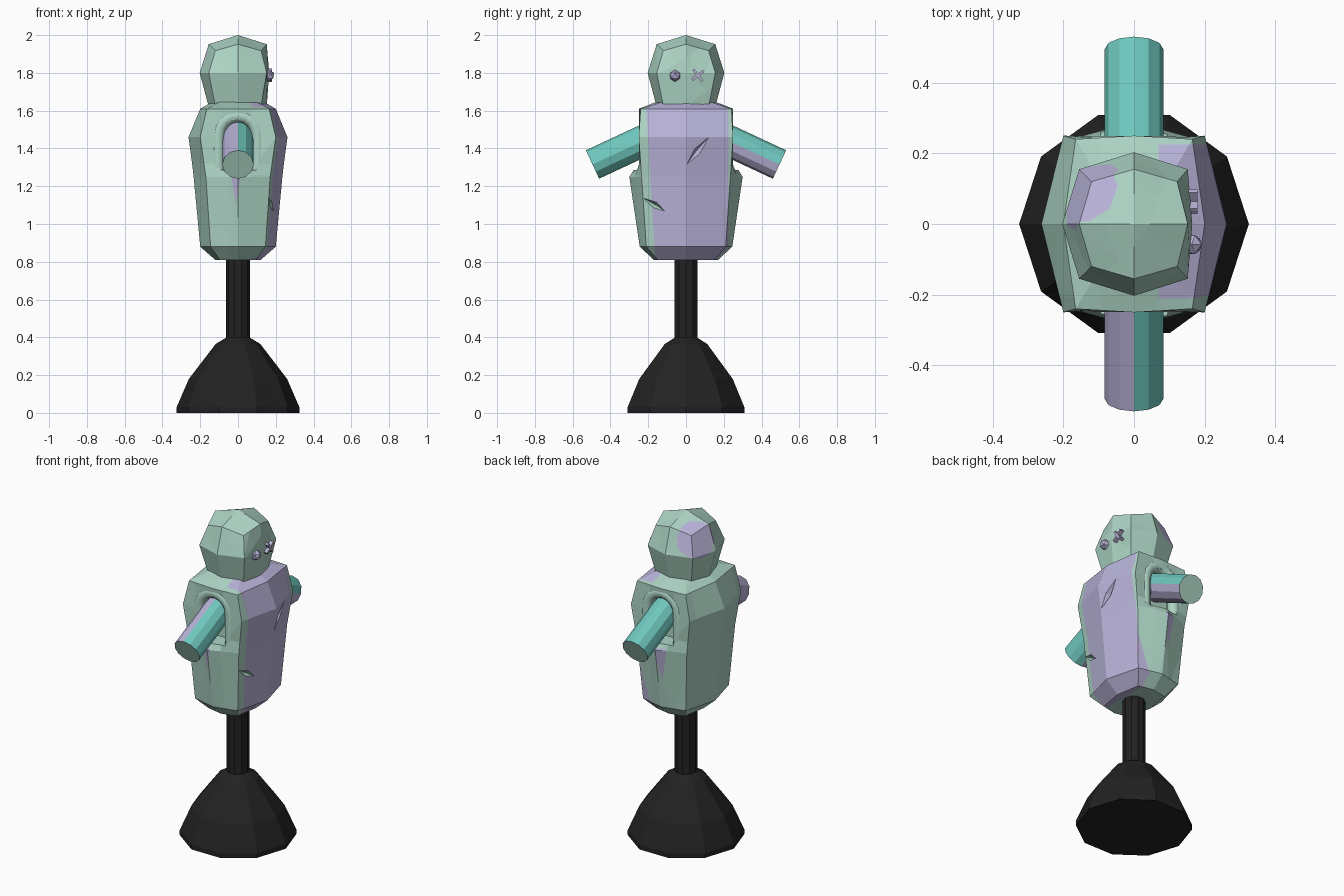
import bpy, bmesh, math
from mathutils import Vector, Matrix

if "Cube" in bpy.data.objects:
    bpy.data.objects.remove(bpy.data.objects["Cube"])


def material(name, rgb):
    m = bpy.data.materials.new(name)
    m.diffuse_color = (*rgb, 1)
    m.use_nodes = True
    m.node_tree.nodes["Principled BSDF"].inputs["Base Color"].default_value = m.diffuse_color
    return m


GREEN, PURPLE, TEAL, BLACK = range(4)
MATS = [material("pale_green", (0.42, 0.66, 0.56)),
        material("lavender", (0.48, 0.45, 0.69)),
        material("teal", (0.16, 0.58, 0.52)),
        material("black", (0.016, 0.016, 0.016))]


def finish(bm, name, index=None):
    bmesh.ops.recalc_face_normals(bm, faces=bm.faces)
    if index is not None:
        for f in bm.faces:
            f.material_index = index
    me = bpy.data.meshes.new(name)
    bm.to_mesh(me)
    bm.free()
    for m in MATS:
        me.materials.append(m)
    ob = bpy.data.objects.new(name, me)
    bpy.context.collection.objects.link(ob)
    return ob


def loft(bm, rings):
    """Skin closed rings of points and cap both ends."""
    rows = [[bm.verts.new(p) for p in r] for r in rings]
    n = len(rows[0])
    for a, b in zip(rows, rows[1:]):
        for i in range(n):
            bm.faces.new((a[i], a[(i + 1) % n], b[(i + 1) % n], b[i]))
    bm.faces.new(rows[0][::-1])
    bm.faces.new(rows[-1])


def patch(bm, planes, index):
    """Cut along planes and colour the faces behind all of them (normals outward)."""
    planes = [(Vector(c), Vector(n)) for c, n in planes]
    for c, n in planes:
        bmesh.ops.bisect_plane(bm, geom=bm.verts[:] + bm.edges[:] + bm.faces[:],
                               plane_co=c, plane_no=n)
    for f in bm.faces:
        m = f.calc_center_median()
        if all((m - c).dot(n) < 0 for c, n in planes):
            f.material_index = index


def circle(r, z, n):
    return [(r * math.cos(i * math.tau / n), r * math.sin(i * math.tau / n), z) for i in range(n)]


# stand: weighted foot and pole
bm = bmesh.new()
loft(bm, [circle(r, z, 10) for r, z in
          ((0.325, 0), (0.325, 0.03), (0.26, 0.18), (0.118, 0.365), (0.06, 0.4))])
finish(bm, "stand_foot", BLACK)
bm = bmesh.new()
loft(bm, [circle(0.063, z, 10) for z in (0.38, 0.86)])
finish(bm, "stand_pole", BLACK)


# torso: eight-sided rings (z, front reach, corner x, corner y, side reach)
def octagon(z, x, cx, cy, s):
    return [(x, 0, z), (cx, cy, z), (0, s, z), (-cx, cy, z),
            (-x, 0, z), (-cx, -cy, z), (0, -s, z), (cx, -cy, z)]


bm = bmesh.new()
loft(bm, [octagon(*r) for r in (
    (0.81, 0.12, 0.095, 0.15, 0.17), (0.88, 0.2, 0.145, 0.21, 0.245),
    (1.25, 0.235, 0.17, 0.235, 0.30), (1.32, 0.243, 0.18, 0.24, 0.255),
    (1.46, 0.262, 0.2, 0.25, 0.235), (1.61, 0.2, 0.165, 0.24, 0.25),
    (1.645, 0.14, 0.1, 0.13, 0.16))])
# lavender front panel
patch(bm, [((0.07, 0, 1), (-1, 0, 0)), ((0, 0.225, 1), (0, 1, 0)),
           ((0, -0.165, 0.85), (0, -1, -0.06))], PURPLE)
# small lavender wedge under each arm
for s, left, right, tip in ((-1, -0.035, 0.012, 1.1), (1, -0.06, 0.012, 1.05)):
    mid, h = (left + right) / 2, 1.25 - tip
    patch(bm, [((0, 0.2 * s, 0), (0, -s, 0)), ((0, 0, 1.26), (0, 0, 1)),
               ((mid, 0, tip), (-h, 0, left - mid)), ((mid, 0, tip), (h, 0, mid - right))], PURPLE)
torso = finish(bm, "torso")


def carve(cutter):
    cutter.hide_render = True
    cutter.hide_set(True)
    mod = torso.modifiers.new(cutter.name, 'BOOLEAN')
    mod.operation = 'DIFFERENCE'
    mod.solver = 'EXACT'
    mod.object = cutter


def arch(half, base, spring, n=8):
    pts = [(half * math.cos(math.pi * i / n), spring + half * math.sin(math.pi * i / n))
           for i in range(n + 1)]
    return [(half, base)] + pts + [(-half, base)]


for side, s in (("front", -1), ("back", 1)):
    # arm opening
    bm = bmesh.new()
    loft(bm, [[(x, s * y, z) for x, z in arch(0.095, 1.285, 1.46)] for y in (0.17, 0.4)])
    carve(finish(bm, side + "_opening_cutter", GREEN))

    # padded rim around the opening
    bm = bmesh.new()
    path = arch(0.105, 1.27, 1.47)
    rings = []
    for i, (x, z) in enumerate(path):
        a, b = path[max(i - 1, 0)], path[min(i + 1, len(path) - 1)]
        out = Vector((b[1] - a[1], 0, a[0] - b[0])).normalized()
        rings.append([Vector((x, s * 0.215, z)) + out * 0.036 * math.cos(t) +
                      Vector((0, 0.036 * math.sin(t), 0))
                      for t in (k * math.tau / 10 for k in range(10))])
    loft(bm, rings)
    rim = finish(bm, side + "_arm_rim", GREEN)
    for p in rim.data.polygons:
        p.use_smooth = len(p.vertices) == 4

    # drooping stub arm
    bm = bmesh.new()
    d = Vector((0, s * 0.906, -0.423))
    up = Vector((0, s * 0.423, 0.906))
    tip = Vector((0, s * 0.495, 1.315))
    loft(bm, [[c + 0.083 * (math.sin(t) * Vector((1, 0, 0)) + math.cos(t) * up)
               for t in (k * math.tau / 12 for k in range(12))]
              for c in (tip - d * 0.45, tip)])
    bmesh.ops.recalc_face_normals(bm, faces=bm.faces)
    for f in bm.faces:
        n = f.normal
        if abs(n.dot(d)) > 0.9:
            f.material_index = GREEN
        elif s < 0:
            f.material_index = PURPLE if n.x < 0 else TEAL
        else:
            f.material_index = PURPLE if n.x > 0 and n.dot(up) < 0 else TEAL
    finish(bm, side + "_arm")

# slashes gouged in the torso: centre, half length vector, half width, colour
for name, c, d, w, col in (("chest_slash", (0.238, 0.06, 1.385), (-0.006, 0.06, 0.075), 0.02, PURPLE),
                           ("belly_slash", (0.178, -0.165, 1.1), (0.02, 0.065, -0.04), 0.018, GREEN)):
    c, d = Vector(c), Vector(d)
    n = Vector((1, 0.25 if c.y > 0 else -0.25, 0))
    n = (n - d * n.dot(d) / d.length_squared).normalized()
    wv = d.cross(n).normalized() * w
    bm = bmesh.new()
    ring = [bm.verts.new(c + v) for v in (d, wv, -d, -wv)]
    for apex in (bm.verts.new(c + n * 0.04), bm.verts.new(c - n * 0.03)):
        for i in range(4):
            bm.faces.new((ring[i], ring[(i + 1) % 4], apex))
    carve(finish(bm, name + "_cutter", col))

# head: cube divided once and rounded, flattened on the face side
bm = bmesh.new()
bmesh.ops.create_cube(bm, size=2)
bmesh.ops.subdivide_edges(bm, edges=bm.edges[:], cuts=1, use_grid_fill=True)
for v in bm.verts:
    k = sum(abs(round(q)) for q in v.co)
    p = v.co * {1: 0.203, 2: 0.155, 3: 0.12}[k]
    if p.x > 0.01:
        p.x = {1: 0.165, 2: 0.152, 3: 0.122}[k]
    if p.z < -0.01:
        p.z = {1: -0.2, 2: -0.18, 3: -0.175}[k]
    v.co = p + Vector((0, 0, 1.8 if p.z < 0.1 else 1.797))
# round lavender patch at the back
axis = Vector((-0.14, 0.09, 0.09)).normalized()
u = axis.orthogonal().normalized()
v = axis.cross(u)
mid = Vector((-0.13, 0.085, 1.88))
planes = [(mid, -axis)]
planes[0] = (mid - axis * 0.12, -axis)
for i in range(10):
    n = u * math.cos(i * math.tau / 10) + v * math.sin(i * math.tau / 10)
    planes.append((mid + n * 0.105, n))
patch(bm, planes, PURPLE)
finish(bm, "head")

# eyes: a round button and a stitched cross
bm = bmesh.new()
bmesh.ops.create_icosphere(bm, subdivisions=1, radius=0.032,
                           matrix=Matrix.Translation((0.163, -0.058, 1.785)))
finish(bm, "button_eye", PURPLE)
bm = bmesh.new()
for ang in (38, -52):
    bmesh.ops.create_cube(bm, size=1, matrix=Matrix.Translation((0.164, 0.063, 1.787)) @
                          Matrix.Rotation(math.radians(ang), 4, 'X') @
                          Matrix.Diagonal((0.03, 0.078, 0.014, 1)))
finish(bm, "cross_eye", PURPLE)
